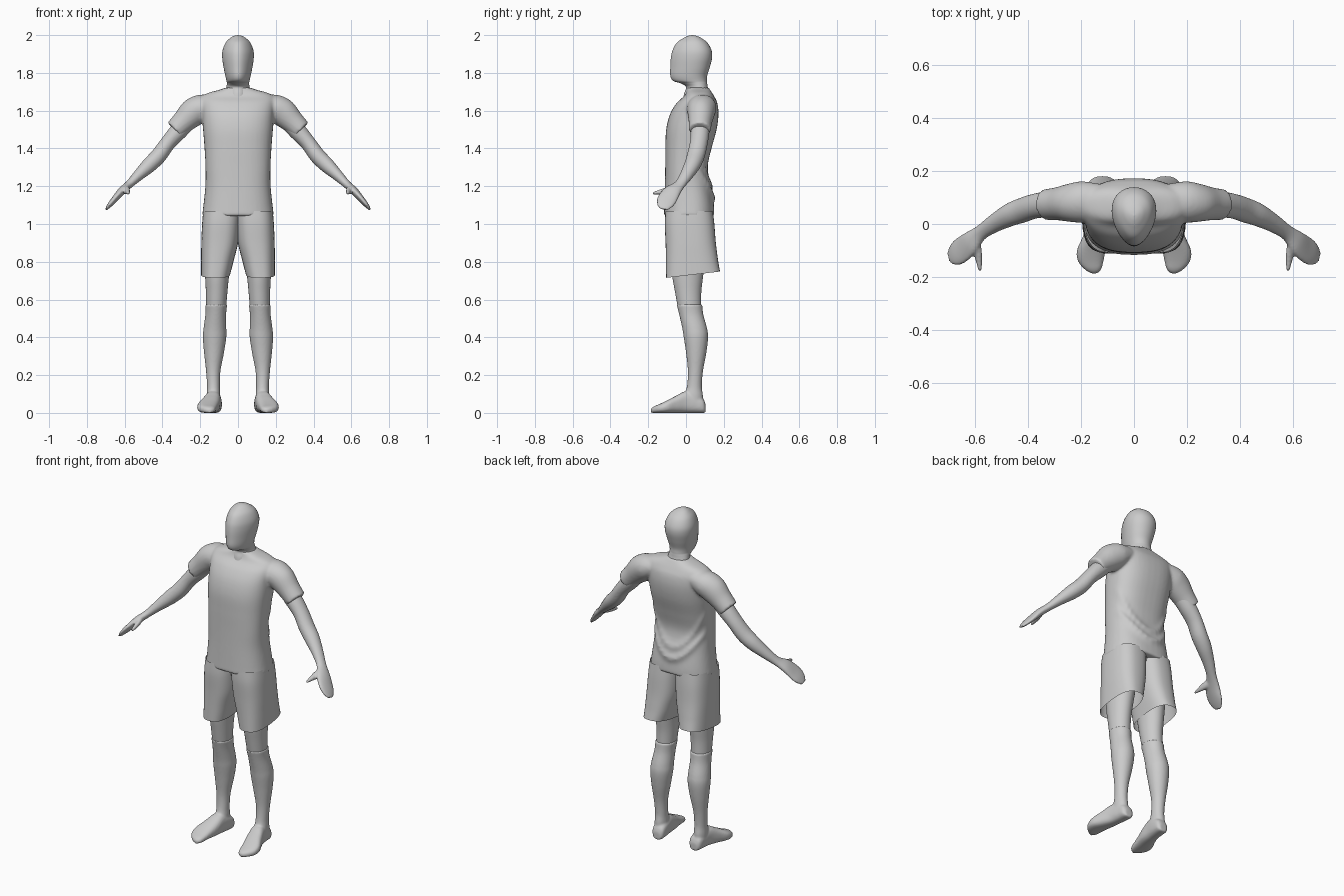
import bpy, bmesh, math
from mathutils import Vector

if "Cube" in bpy.data.objects:
    bpy.data.objects.remove(bpy.data.objects["Cube"])


def level(z, hx, y0, y1, x=0):
    """Horizontal section: centre, half axis u, half axis v."""
    return (Vector((x, (y0 + y1) / 2, z)), Vector((hx, 0, 0)), Vector((0, (y1 - y0) / 2, 0)))


def upright(y, x, hw, h):
    """Vertical section standing on the ground (for the foot)."""
    return (Vector((x, y, h / 2)), Vector((hw, 0, 0)), Vector((0, 0, h / 2)))


def tube(pts, side=(0.25, 1, 0.1)):
    """Sections along a path; each point is x, y, z, thickness, width."""
    rows = []
    for i, p in enumerate(pts):
        a, b = pts[max(i - 1, 0)], pts[min(i + 1, len(pts) - 1)]
        t = (Vector(b[:3]) - Vector(a[:3])).normalized()
        u = t.cross(Vector(side)).normalized()
        rows.append((Vector(p[:3]), u * p[3], t.cross(u) * p[4]))
    return rows


def flip(rows):
    return [tuple(Vector((-w.x, w.y, w.z)) for w in r) for r in rows]


def spline(a, b, c, d, t):
    return 0.5 * (2 * b + (c - a) * t + (2 * a - 5 * b + 4 * c - d) * t * t + (3 * b - a - 3 * c + d) * t ** 3)


def loft(bm, rows, power=2.0, egg=0.0, caps=True, steps=6, n=40):
    """Skin smooth rings through the sections."""
    rings, last = [], len(rows) - 1
    samples = [(i, s / steps) for i in range(last) for s in range(steps)] + [(last - 1, 1.0)]
    for i, t in samples:
        q = [rows[min(max(i + k, 0), last)] for k in (-1, 0, 1, 2)]
        c, u, v = (spline(q[0][j], q[1][j], q[2][j], q[3][j], t) for j in range(3))
        ring = []
        for k in range(n):
            a = 2 * math.pi * k / n
            ca, sa = math.cos(a), math.sin(a)
            x = math.copysign(abs(ca) ** (2 / power), ca) * (1 + egg * sa)
            y = math.copysign(abs(sa) ** (2 / power), sa)
            ring.append(bm.verts.new(c + u * x + v * y))
        rings.append(ring)
    for r, s in zip(rings, rings[1:]):
        for k in range(n):
            bm.faces.new((r[k], r[(k + 1) % n], s[(k + 1) % n], s[k]))
    if caps:
        bm.faces.new(rings[0][::-1])
        bm.faces.new(rings[-1])


def part(name, bm, mirror=False, voxel=0, smooth=4):
    bmesh.ops.recalc_face_normals(bm, faces=bm.faces)
    me = bpy.data.meshes.new(name)
    bm.to_mesh(me)
    bm.free()
    ob = bpy.data.objects.new(name, me)
    bpy.context.collection.objects.link(ob)
    if voxel:
        m = ob.modifiers.new("blend", 'REMESH')
        m.mode, m.voxel_size, m.use_smooth_shade = 'VOXEL', voxel, True
        m = ob.modifiers.new("relax", 'SMOOTH')
        m.factor, m.iterations = 0.5, smooth
    if mirror:
        ob.modifiers.new("mirror", 'MIRROR').use_mirror_merge = False
    bpy.ops.object.select_all(action='DESELECT')
    bpy.context.view_layer.objects.active = ob
    ob.select_set(True)
    bpy.ops.object.shade_smooth_by_angle(angle=math.radians(50))
    return ob


# Head and neck
bm = bmesh.new()
loft(bm, [level(*r) for r in (
    (1.64, .075, -.02, .13), (1.69, .068, -.01, .125), (1.725, .06, 0, .115),
    (1.745, .058, -.03, .112), (1.758, .06, -.068, .111), (1.785, .066, -.083, .112),
    (1.83, .075, -.083, .126), (1.88, .082, -.08, .138), (1.92, .08, -.071, .135),
    (1.96, .064, -.048, .113), (1.985, .04, -.012, .08), (1.996, .02, .012, .055),
    (2.0, .002, .03, .034))], egg=.2)
part("head", bm)

# Shirt: torso and two sleeves blended, with a sagging fold across the lower back
bm = bmesh.new()
loft(bm, [level(*r) for r in (
    (1.043, .19, -.117, .15), (1.1, .183, -.115, .147), (1.2, .173, -.112, .132),
    (1.3, .172, -.11, .115), (1.4, .177, -.109, .135), (1.5, .185, -.105, .162),
    (1.58, .19, -.085, .172), (1.64, .195, -.05, .166), (1.675, .19, -.012, .15),
    (1.695, .155, .0, .138), (1.71, .1, .005, .128), (1.722, .065, .005, .12))], power=2.5)
for v in bm.verts:
    if v.co.y > .03:
        for base, bend, amp in ((1.14, 5.5, .014), (1.20, 7, .010)):
            d = (v.co.z - base - bend * v.co.x ** 2) / .022
            v.co.y += amp * math.exp(-d * d)
sleeve = tube([(.12, .085, 1.635, .05, .065), (.19, .083, 1.615, .072, .078), (.24, .08, 1.588, .075, .072),
               (.29, .076, 1.54, .062, .062), (.334, .073, 1.497, .055, .058)])
loft(bm, sleeve)
loft(bm, flip(sleeve))
part("shirt", bm, voxel=.008, smooth=6)

# Shorts: one open leg, mirrored
bm = bmesh.new()
loft(bm, [level(*r) for r in (
    (1.07, .1, -.108, .142, .084), (1.0, .1, -.112, .15, .09), (.9, .097, -.108, .158, .097),
    (.82, .088, -.106, .168, .107), (.732, .077, -.105, .18, .119))], power=2.6, caps=False)
for v in bm.verts:
    if v.co.z < .8:
        v.co.z += .12 * (v.co.y - .04) * (.8 - v.co.z) / .07
part("shorts", bm, mirror=True)

# Thighs and knees above the socks
bm = bmesh.new()
loft(bm, [level(*r) for r in (
    (1.0, .08, -.085, .11, .1), (.85, .075, -.085, .105, .105), (.72, .063, -.072, .09, .111),
    (.64, .057, -.058, .081, .113), (.55, .052, -.042, .08, .116))])
part("thigh", bm, mirror=True)

# Socks: calf and foot blended
bm = bmesh.new()
loft(bm, [level(*r) for r in (
    (.575, .058, -.05, .086, .115), (.52, .055, -.036, .092, .118), (.45, .06, -.02, .111, .122),
    (.4, .062, -.012, .117, .124), (.32, .053, .0, .108, .127), (.22, .038, .01, .09, .131),
    (.14, .034, .005, .084, .13), (.09, .036, -.01, .09, .13), (.03, .035, -.01, .09, .13))])
loft(bm, [upright(*r) for r in (
    (.104, .122, .02, .045), (.09, .123, .036, .075), (.05, .126, .04, .1), (0, .133, .042, .115),
    (-.05, .145, .049, .092), (-.1, .161, .054, .066), (-.14, .163, .048, .047),
    (-.17, .155, .032, .034), (-.186, .15, .012, .022))], power=2.6)
part("sock", bm, mirror=True, voxel=.006)

# Arms: arm, flat mitten hand and thumb blended
bm = bmesh.new()
loft(bm, tube([
    (.23, .08, 1.58, .045, .05), (.31, .075, 1.497, .047, .05), (.37, .068, 1.43, .041, .047),
    (.42, .052, 1.362, .042, .047), (.47, .033, 1.312, .04, .043), (.53, .0, 1.255, .029, .034),
    (.578, -.034, 1.208, .021, .03), (.615, -.07, 1.175, .021, .045), (.65, -.098, 1.135, .017, .052),
    (.676, -.112, 1.105, .013, .046), (.698, -.12, 1.078, .006, .024)], side=(-.35, 1, .35)))
loft(bm, tube([(.6, -.05, 1.195, .015, .018), (.59, -.1, 1.178, .014, .02),
               (.583, -.145, 1.168, .011, .012), (.58, -.178, 1.162, .006, .006)], side=(.6, 0, -.8)))
part("arm", bm, mirror=True, voxel=.006, smooth=3)
